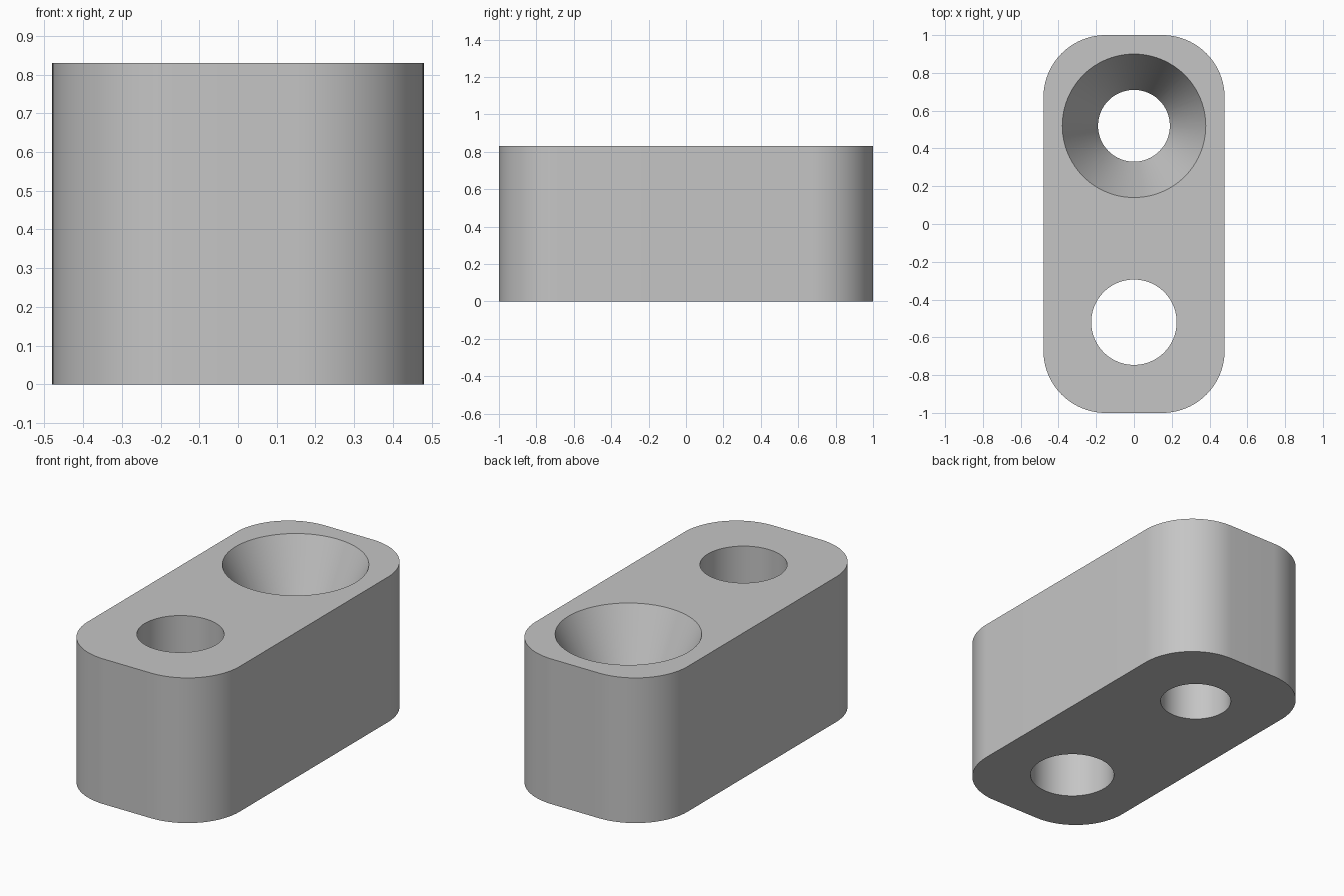
import bpy
import bmesh
from math import sin, cos, pi, radians

if "Cube" in bpy.data.objects:
    bpy.data.objects.remove(bpy.data.objects["Cube"], do_unlink=True)

WIDTH, LENGTH, HEIGHT, CORNER = 0.96, 2.0, 0.83, 0.33
HOLE_Y = 0.52
STEPS = 24      # segments per rounded corner
SIDES = 96      # segments around each hole

grey = bpy.data.materials.new("plain grey")
grey.use_nodes = True
colour = (0.56, 0.56, 0.56, 1)
grey.diffuse_color = colour
grey.node_tree.nodes["Principled BSDF"].inputs["Base Color"].default_value = colour


def make_solid(name, rings):
    """Skin a stack of equal-sized rings into a capped solid."""
    bm = bmesh.new()
    loops = [[bm.verts.new(p) for p in ring] for ring in rings]
    n = len(loops[0])
    for low, high in zip(loops, loops[1:]):
        for i in range(n):
            j = (i + 1) % n
            bm.faces.new((low[i], low[j], high[j], high[i]))
    bm.faces.new(loops[0][::-1])
    bm.faces.new(loops[-1])
    bmesh.ops.recalc_face_normals(bm, faces=bm.faces)
    mesh = bpy.data.meshes.new(name)
    bm.to_mesh(mesh)
    bm.free()
    mesh.materials.append(grey)
    obj = bpy.data.objects.new(name, mesh)
    bpy.context.collection.objects.link(obj)
    return obj


def circle(y, radius, z):
    return [(radius * cos(2 * pi * i / SIDES), y + radius * sin(2 * pi * i / SIDES), z)
            for i in range(SIDES)]


def rounded_rectangle(z):
    points = []
    for quarter, (sx, sy) in enumerate([(1, 1), (-1, 1), (-1, -1), (1, -1)]):
        for i in range(STEPS + 1):
            a = (quarter + i / STEPS) * pi / 2
            points.append((sx * (WIDTH / 2 - CORNER) + CORNER * cos(a),
                           sy * (LENGTH / 2 - CORNER) + CORNER * sin(a), z))
    return points


# Body with rounded upright corners
block = make_solid("block", [rounded_rectangle(0), rounded_rectangle(HEIGHT)])

# Hole profiles as (radius, height): plain front hole, countersunk rear hole
bore, rim, sink = 0.19, 0.38, 0.41
slope = (rim - bore) / sink
over = 0.1
profiles = {
    "front_hole": (-HOLE_Y, [(0.226, -over), (0.226, HEIGHT + over)]),
    "rear_hole": (HOLE_Y, [(bore, -over), (bore, HEIGHT - sink),
                           (rim + slope * over, HEIGHT + over)]),
}

# Cut both holes through the body
bpy.context.view_layer.objects.active = block
for name, (y, profile) in profiles.items():
    cutter = make_solid(name, [circle(y, r, z) for r, z in profile])
    cutter.hide_render = True
    cut = block.modifiers.new(name, 'BOOLEAN')
    cut.operation = 'DIFFERENCE'
    cut.solver = 'EXACT'
    cut.object = cutter
    bpy.ops.object.modifier_apply(modifier=cut.name)
    bpy.data.objects.remove(cutter, do_unlink=True)

# Smooth walls, crisp rims
bpy.ops.object.select_all(action='DESELECT')
block.select_set(True)
bpy.ops.object.shade_smooth_by_angle(angle=radians(20))
